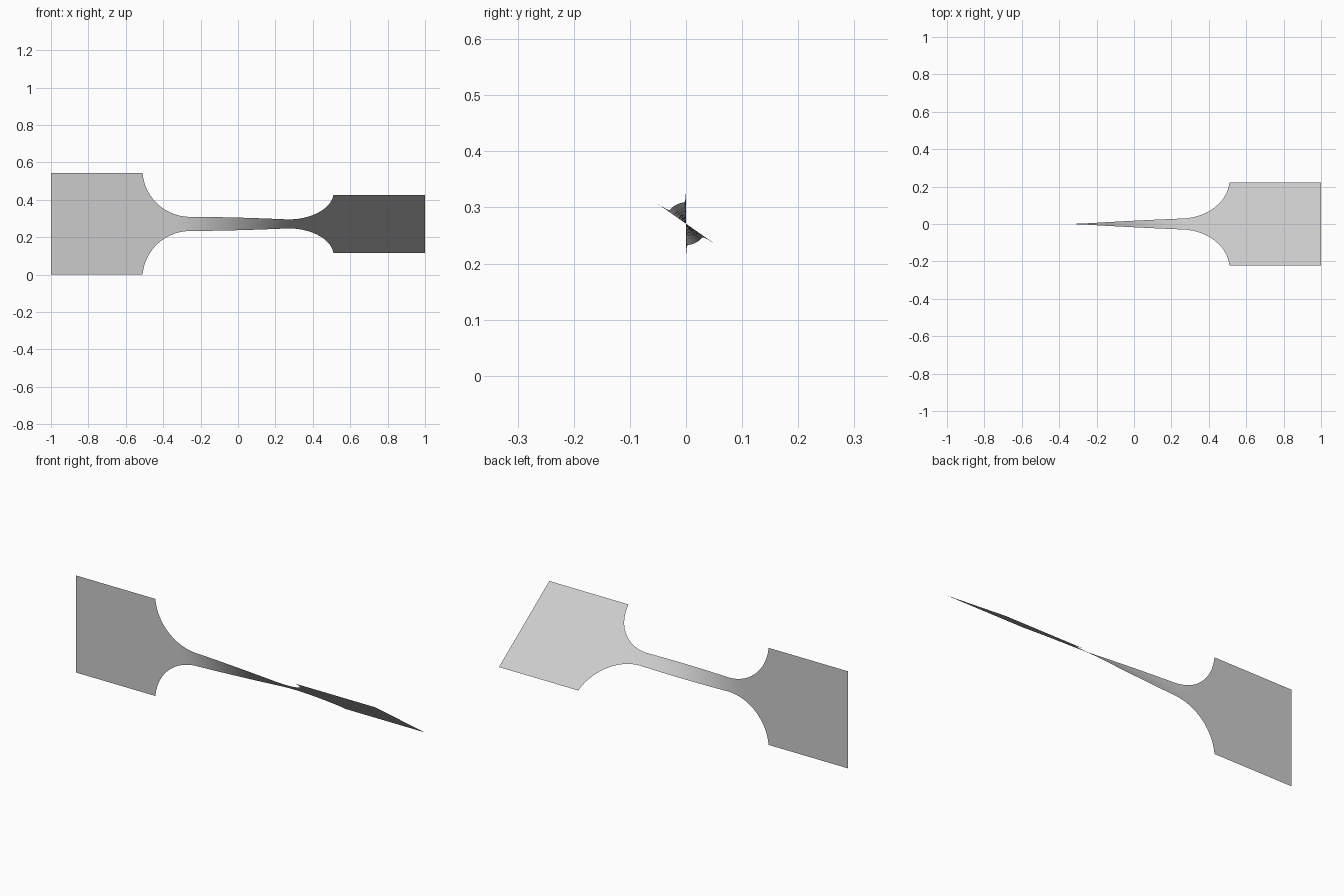
import bpy, bmesh, math

if "Cube" in bpy.data.objects:
    bpy.data.objects.remove(bpy.data.objects["Cube"])

HALF = 0.271      # half width of the end tabs
NECK = 0.038      # half width of the narrow neck
R = 0.255         # fillet radius
NECK_X = 0.256    # where the fillets begin
TWIST = math.radians(55)
A, B = 0.25, 0.38  # twist rate is constant to A, then fades out at B


def twist_angle(x):
    """Integrated trapezoid twist rate, 0 at the left end, TWIST at the right."""
    a = min(abs(x), B)
    s = a if a < A else A + ((B - A) ** 2 - (B - a) ** 2) / (2 * (B - A))
    return TWIST * (0.5 + 0.5 * math.copysign(s / ((A + B) / 2), x))


# Outline stations (x, half width) for the right half, then mirrored
end = math.acos((R - (HALF - NECK)) / R)
right = [(NECK_X * i / 16, NECK) for i in range(1, 16)]
right += [(NECK_X + R * math.sin(end * i / 28), NECK + R * (1 - math.cos(end * i / 28)))
          for i in range(29)]
right += [(0.67, HALF), (0.83, HALF), (1.0, HALF)]
stations = [(-x, w) for x, w in reversed(right)] + [(0, NECK)] + right

# Twisted sheet: a grid of rows across each station
bm = bmesh.new()
ROWS = 12
cols = []
for x, w in stations:
    t = twist_angle(x)
    col = []
    for j in range(ROWS + 1):
        r = w * (2 * j / ROWS - 1)
        col.append(bm.verts.new((x, -r * math.sin(t), HALF + r * math.cos(t))))
    cols.append(col)
for c, d in zip(cols, cols[1:]):
    for j in range(ROWS):
        bm.faces.new((c[j], d[j], d[j + 1], c[j + 1])).smooth = True

mesh = bpy.data.meshes.new("twisted_strip")
bm.to_mesh(mesh)
bm.free()
strip = bpy.data.objects.new("twisted_strip", mesh)
bpy.context.collection.objects.link(strip)

grey = bpy.data.materials.new("light grey")
grey.diffuse_color = (0.6, 0.6, 0.6, 1)
grey.use_nodes = True
grey.node_tree.nodes["Principled BSDF"].inputs["Base Color"].default_value = grey.diffuse_color
mesh.materials.append(grey)
